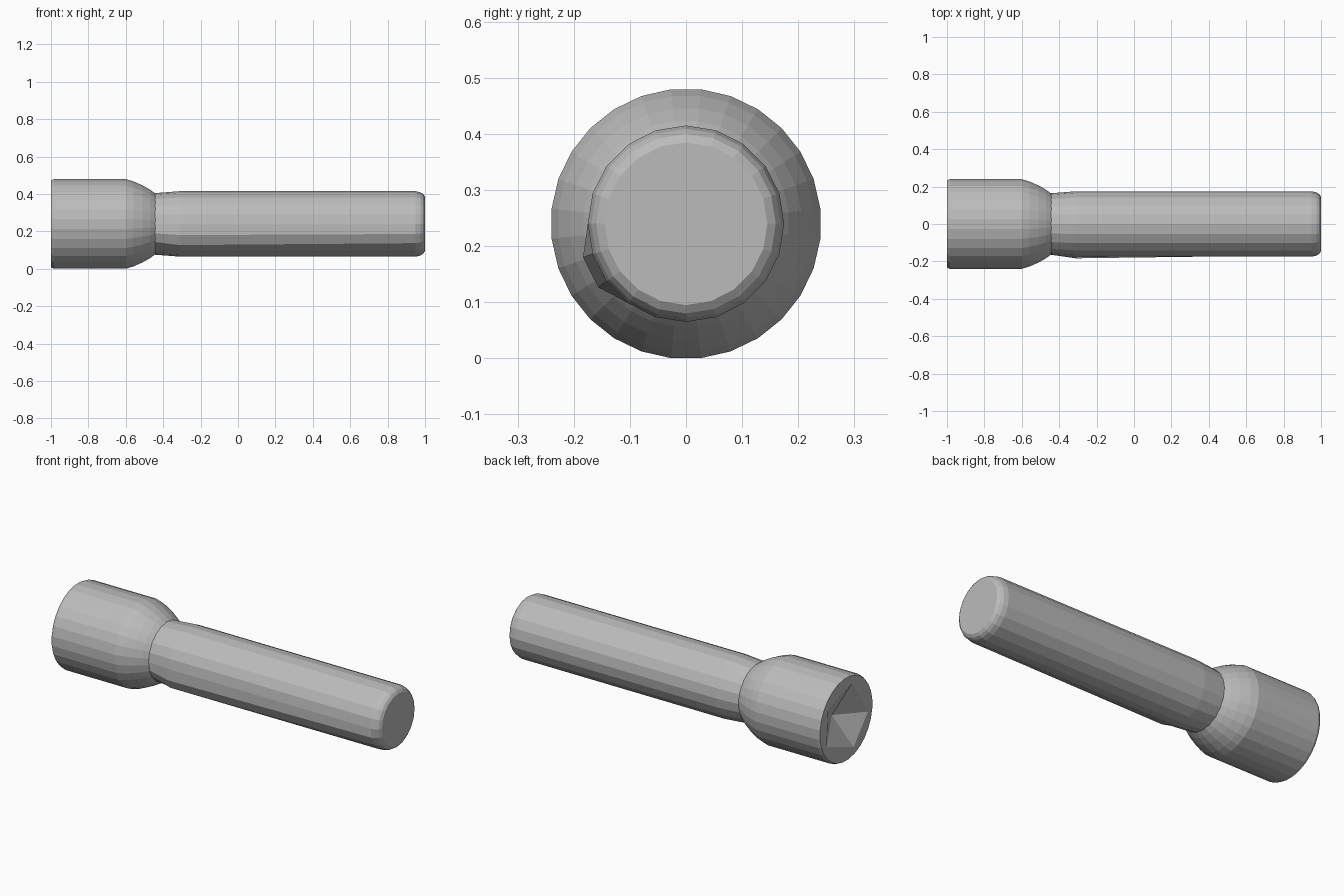
import bpy, bmesh, math
from mathutils import Vector

if "Cube" in bpy.data.objects:
    bpy.data.objects.remove(bpy.data.objects["Cube"], do_unlink=True)

AXIS_Z = 0.24

steel = bpy.data.materials.new("grey steel")
steel.use_nodes = True
GREY = (0.5, 0.5, 0.5, 1)
steel.diffuse_color = GREY
steel.node_tree.nodes["Principled BSDF"].inputs["Base Color"].default_value = GREY


def point(x, r, a):
    return Vector((x, r * math.cos(a), AXIS_Z + r * math.sin(a)))


def lathe(bm, profile, sides, offset=0.0, tweak=None):
    """Loft rings along x; tweak may change the radius of single points."""
    rings = []
    for x, r in profile:
        ring = []
        for i in range(sides):
            a = (i + offset) * math.tau / sides
            ring.append(bm.verts.new(point(x, tweak(x, r, a) if tweak else r, a)))
        rings.append(ring)
    for p, q in zip(rings, rings[1:]):
        for i in range(sides):
            j = (i + 1) % sides
            bm.faces.new((p[i], p[j], q[j], q[i]))
    return rings


def finish(bm, name):
    bmesh.ops.recalc_face_normals(bm, faces=bm.faces[:])
    mesh = bpy.data.meshes.new(name)
    bm.to_mesh(mesh)
    bm.free()
    mesh.materials.append(steel)
    obj = bpy.data.objects.new(name, mesh)
    bpy.context.collection.objects.link(obj)
    return obj


# Head: cylinder with domed shoulder
def head_nick(x, r, a):
    # two shallow flutes along the cylinder
    for angle in (103, 334):
        if x < -0.58 and abs(math.degrees(a) - angle) < 6:
            return r - 0.006
    return r


bm = bmesh.new()
head_profile = [(-1, 0.234), (-0.985, 0.241), (-0.60, 0.241), (-0.56, 0.229),
                (-0.51, 0.207), (-0.47, 0.184), (-0.44, 0.162)]
rings = lathe(bm, head_profile, 28, 0.5, head_nick)
bm.faces.new(rings[-1])

# Drive recess: five-cornered shallow pit in the head's end face
rim = [bm.verts.new(point(-1, 0.195, math.radians(d))) for d in (34, 107, 189, 250, 333)]
apex = bm.verts.new(point(-0.91, 0, 0))
rim_edges = [bm.edges.new((rim[i - 1], rim[i])) for i in range(5)]
outer = [bm.edges.get((rings[0][i - 1], rings[0][i])) for i in range(28)]
bmesh.ops.triangle_fill(bm, edges=outer + rim_edges, use_beauty=True,
                        normal=(-1, 0, 0))
for i in range(5):
    bm.faces.new((rim[i - 1], rim[i], apex))
finish(bm, "bolt_head")


# Shaft: rounded rod with a slight bulge near the neck
def bulge(x, r, a):
    d = abs(math.degrees(a) - 207)
    if d < 15 and -0.4 < x < 0.5:
        return r + 0.018
    return r


bm = bmesh.new()
shaft_profile = [(-0.46, 0.163), (-0.44, 0.165), (-0.31, 0.175), (0.95, 0.175),
                 (0.975, 0.169), (0.99, 0.16), (1, 0.145)]
rings = lathe(bm, shaft_profile, 20, 0, bulge)
bm.faces.new(rings[0])
bm.faces.new(rings[-1])
finish(bm, "bolt_shaft")
